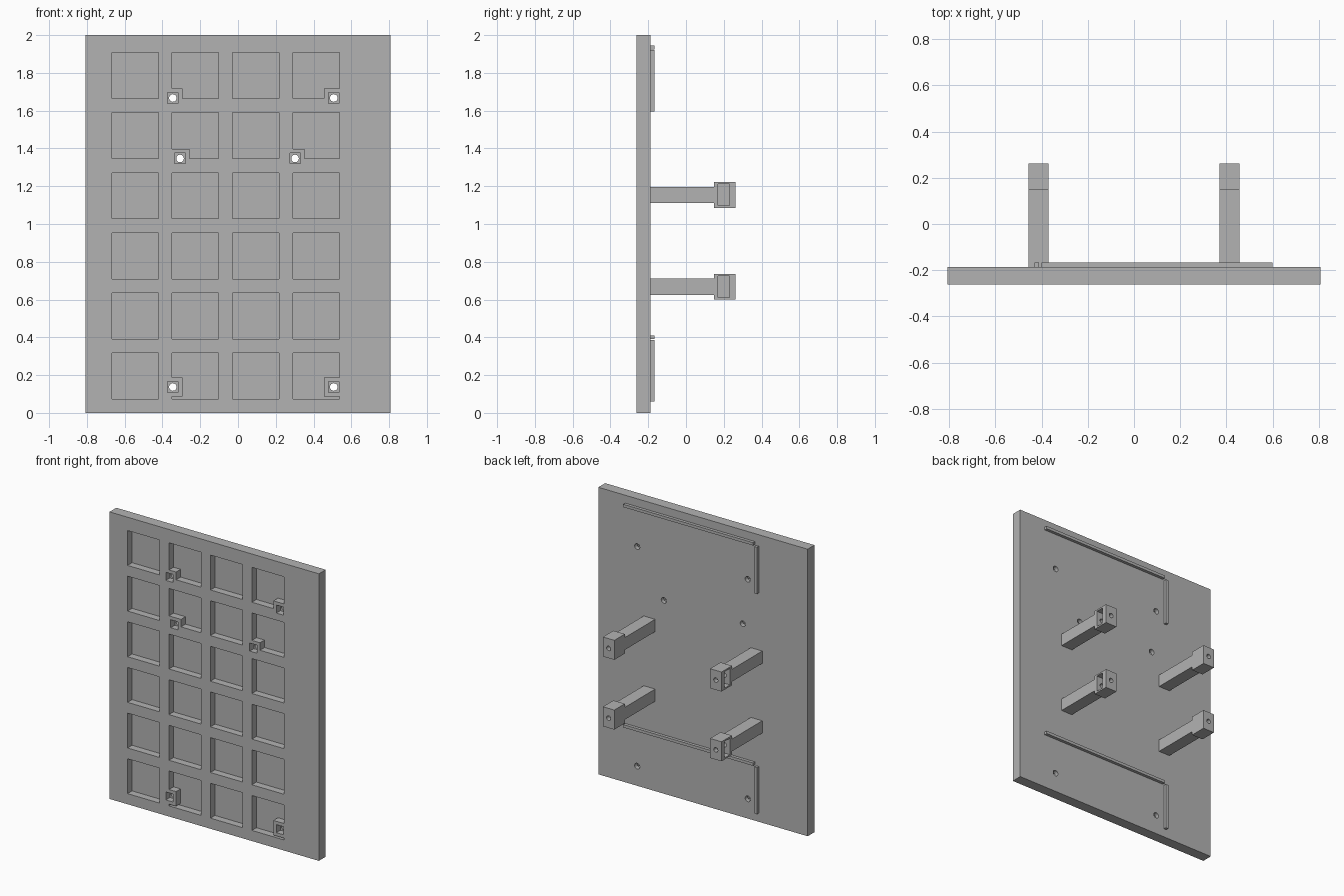
import bpy, bmesh, math
from mathutils import Matrix, Vector

cube = bpy.data.objects.get("Cube")
if cube:
    bpy.data.objects.remove(cube, do_unlink=True)

grey = bpy.data.materials.new("plain grey")
grey.use_nodes = True
COLOUR = (0.45, 0.45, 0.45, 1)
grey.diffuse_color = COLOUR
grey.node_tree.nodes["Principled BSDF"].inputs["Base Color"].default_value = COLOUR


def make(name, bm):
    mesh = bpy.data.meshes.new(name)
    bmesh.ops.recalc_face_normals(bm, faces=bm.faces)
    bm.to_mesh(mesh)
    bm.free()
    mesh.materials.append(grey)
    ob = bpy.data.objects.new(name, mesh)
    bpy.context.collection.objects.link(ob)
    return ob


def add_box(bm, x, y, z):
    """Box given as three (low, high) ranges."""
    size = [b - a for a, b in (x, y, z)]
    mid = [(a + b) / 2 for a, b in (x, y, z)]
    mat = Matrix.Translation(mid) @ Matrix.Diagonal((*size, 1))
    bmesh.ops.create_cube(bm, size=1, matrix=mat)


def add_bore(bm, x, y, z, radius):
    """Round bore along y."""
    mat = Matrix.Translation((x, sum(y) / 2, z)) @ Matrix.Rotation(math.pi / 2, 4, 'X')
    bmesh.ops.create_cone(bm, cap_ends=True, segments=24, radius1=radius,
                          radius2=radius, depth=y[1] - y[0], matrix=mat)


def around(c, half):
    return (c - half, c + half)


def cut(target, cutter):
    mod = target.modifiers.new("cut", 'BOOLEAN')
    mod.operation = 'DIFFERENCE'
    mod.solver = 'EXACT'
    mod.object = cutter
    bpy.context.view_layer.objects.active = target
    bpy.ops.object.modifier_apply(modifier=mod.name)
    bpy.data.objects.remove(cutter, do_unlink=True)


def finish(ob):
    bpy.ops.object.select_all(action='DESELECT')
    ob.select_set(True)
    bpy.context.view_layer.objects.active = ob
    bpy.ops.object.shade_smooth_by_angle(angle=math.radians(30))


FRONT, BACK = -0.262, -0.187
SCREWS = [(-0.345, 1.667), (0.507, 1.667), (-0.307, 1.347),
          (0.302, 1.347), (-0.345, 0.137), (0.507, 0.137)]

# Panel slab
bm = bmesh.new()
add_box(bm, (-0.807, 0.807), (FRONT, BACK), (0, 2))
panel = make("panel", bm)

# Grid of square pockets, leaving a solid block around each screw
bm = bmesh.new()
for col in range(4):
    for row in range(6):
        x, z = -0.668 + 0.3195 * col, 0.074 + 0.3180 * row
        add_box(bm, (x, x + 0.246), (FRONT - 0.1, FRONT + 0.05), (z, z + 0.243))
pockets = make("pocket_cutter", bm)
bm = bmesh.new()
for x, z in SCREWS:
    add_box(bm, around(x, 0.051), (FRONT - 0.2, BACK + 0.1), around(z, 0.051))
cut(pockets, make("block_cutter", bm))
cut(panel, pockets)

# Square nut recesses and round screw holes
bm = bmesh.new()
for x, z in SCREWS:
    add_box(bm, around(x, 0.028), (FRONT - 0.1, FRONT + 0.045), around(z, 0.028))
cut(panel, make("nut_cutter", bm))
bm = bmesh.new()
for x, z in SCREWS:
    add_bore(bm, x, (FRONT - 0.1, BACK + 0.1), z, 0.02)
cut(panel, make("screw_cutter", bm))
finish(panel)

# Thin locating rails on the back
for name, z in (("lower", 0.06), ("upper", 1.595)):
    bm = bmesh.new()
    add_box(bm, (-0.43, -0.41), (BACK, -0.166), (z, z + 0.325))
    make(name + "_upright_rail", bm)
    bm = bmesh.new()
    add_box(bm, (-0.40, 0.60), (BACK, -0.166), (z + 0.33, z + 0.35))
    make(name + "_cross_rail", bm)

# Four standoffs with wider heads, opened on their outer sides
HEAD, TIP = 0.147, 0.262
for side, sx in (("left", 1), ("right", -1)):
    for level, z in (("lower", 0.668), ("upper", 1.154)):
        x = 0.413 * sx
        # T-shaped side profile extruded across the width
        bm = bmesh.new()
        half = [(BACK, 0.043), (HEAD, 0.043), (HEAD, 0.068), (TIP, 0.068)]
        outline = half + [(y, -h) for y, h in reversed(half)]
        face = bm.faces.new([bm.verts.new((x - 0.044, y, z + h)) for y, h in outline])
        ext = bmesh.ops.extrude_face_region(bm, geom=[face])
        bmesh.ops.translate(bm, vec=Vector((0.088, 0, 0)),
                            verts=[v for v in ext["geom"] if isinstance(v, bmesh.types.BMVert)])
        post = make(f"{side}_{level}_standoff", bm)

        # Nut slot in the outer side
        bm = bmesh.new()
        add_box(bm, sorted((x - 0.028 * sx, x + 0.1 * sx)), (0.169, 0.229), around(z, 0.057))
        cut(post, make("slot_cutter", bm))

        # Bolt bore through the tip
        bm = bmesh.new()
        add_bore(bm, x, (0.05, TIP + 0.1), z, 0.016)
        cut(post, make("bore_cutter", bm))
        finish(post)
